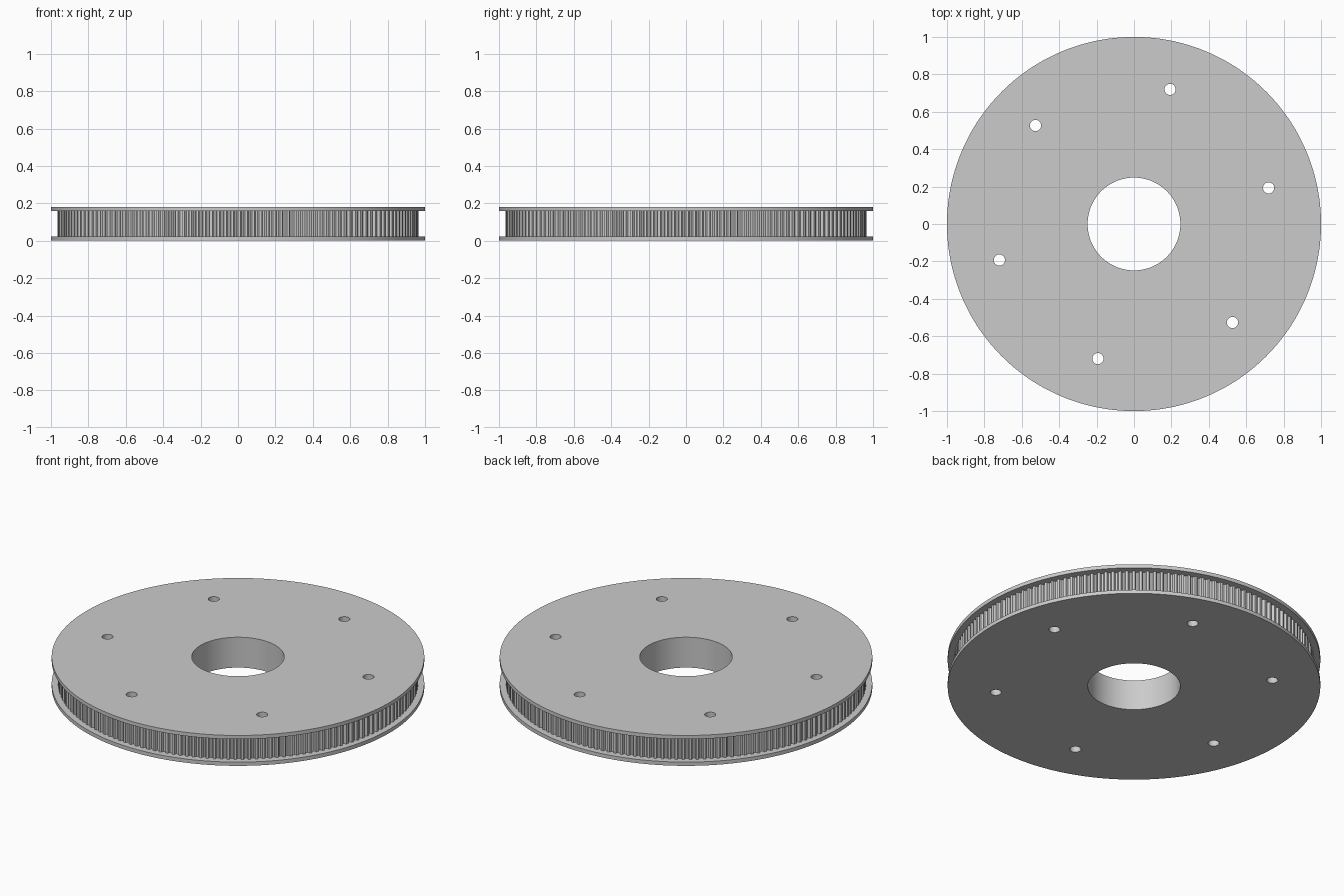
import bpy
import bmesh
from math import sin, cos, pi, radians

cube = bpy.data.objects.get("Cube")
if cube:
    bpy.data.objects.remove(cube)

HEIGHT, FLANGE = 0.18, 0.022
R_FLANGE, R_TOOTH, R_BORE = 1.0, 0.966, 0.248
TEETH, DEPTH = 160, 0.0145
R_HOLES, R_HOLE = 0.745, 0.03

# One tooth pitch: (fraction of pitch, fraction of groove depth)
PITCH = [(0.0, 0), (0.36, 0), (0.42, 0.6), (0.54, 1), (0.82, 1), (0.94, 0.6)]

metal = bpy.data.materials.new("light grey metal")
metal.use_nodes = True
grey = (0.6, 0.6, 0.6, 1)
metal.diffuse_color = grey
metal.node_tree.nodes["Principled BSDF"].inputs["Base Color"].default_value = grey

# Pulley body: matching rings lofted around the cross-section
bm = bmesh.new()


def ring(radius, z, depth=0):
    verts = []
    for t in range(TEETH):
        for along, deep in PITCH:
            a = 2 * pi * (t + along) / TEETH
            r = radius - depth * deep
            verts.append(bm.verts.new((r * cos(a), r * sin(a), z)))
    return verts


low, high = FLANGE, HEIGHT - FLANGE
rings = [
    ring(R_BORE, 0), ring(R_FLANGE, 0), ring(R_FLANGE, low),
    ring(R_TOOTH, low, DEPTH), ring(R_TOOTH, high, DEPTH),
    ring(R_FLANGE, high), ring(R_FLANGE, HEIGHT), ring(R_BORE, HEIGHT),
]
n = len(rings[0])
for a, b in zip(rings, rings[1:] + rings[:1]):
    for i in range(n):
        j = (i + 1) % n
        bm.faces.new((a[i], a[j], b[j], b[i]))
bmesh.ops.recalc_face_normals(bm, faces=bm.faces)
mesh = bpy.data.meshes.new("toothed_pulley")
bm.to_mesh(mesh)
bm.free()
mesh.materials.append(metal)
pulley = bpy.data.objects.new("toothed_pulley", mesh)
bpy.context.collection.objects.link(pulley)

# Six bolt holes cut through both flanges
bm = bmesh.new()
for k in range(6):
    a = radians(15 + 60 * k)
    made = bmesh.ops.create_cone(bm, cap_ends=True, segments=32, depth=HEIGHT * 2,
                                 radius1=R_HOLE, radius2=R_HOLE)
    bmesh.ops.translate(bm, verts=made["verts"],
                        vec=(R_HOLES * cos(a), R_HOLES * sin(a), HEIGHT / 2))
cut_mesh = bpy.data.meshes.new("bolt_hole_cutter")
bm.to_mesh(cut_mesh)
bm.free()
cut_mesh.materials.append(metal)
cutter = bpy.data.objects.new("bolt_hole_cutter", cut_mesh)
cutter.hide_render = True
bpy.context.collection.objects.link(cutter)

cut = pulley.modifiers.new("bolt holes", "BOOLEAN")
cut.operation = "DIFFERENCE"
cut.solver = "EXACT"
cut.object = cutter

bpy.ops.object.select_all(action="DESELECT")
pulley.select_set(True)
bpy.context.view_layer.objects.active = pulley
bpy.ops.object.modifier_apply(modifier=cut.name)
bpy.data.objects.remove(cutter)
bpy.ops.object.shade_smooth_by_angle(angle=radians(30))
